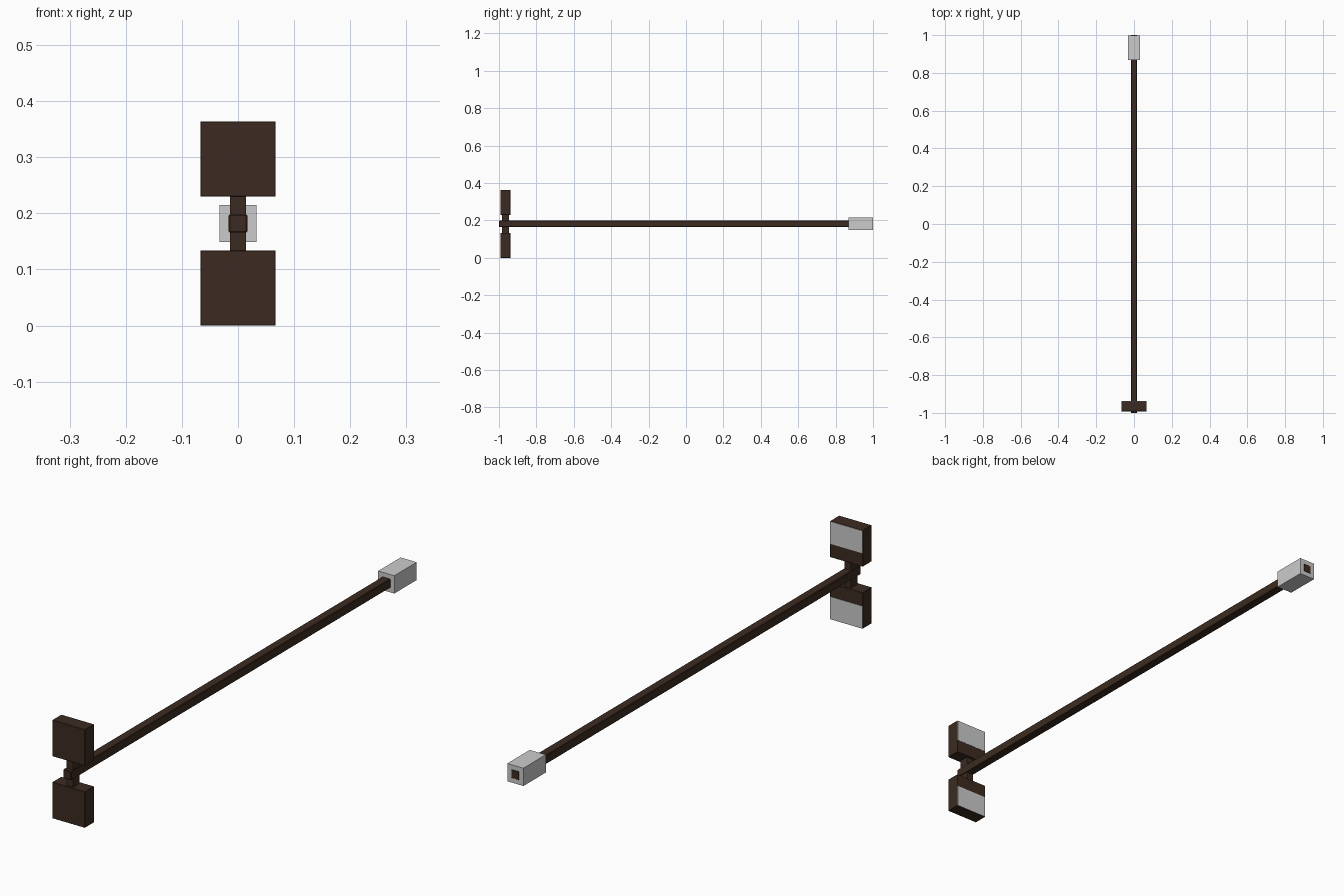
import bpy

if "Cube" in bpy.data.objects:
    bpy.data.objects.remove(bpy.data.objects["Cube"])

wood = bpy.data.materials.new("dark_wood")
wood.diffuse_color = (0.045, 0.024, 0.015, 1)
wood.use_nodes = True
wood.node_tree.nodes["Principled BSDF"].inputs["Base Color"].default_value = wood.diffuse_color

MID = 0.182  # height of the shaft axis


def box(name, x, y, z, mat=None, bevel=0.0):
    """Box from (min, max) ranges on each axis."""
    ranges = (x, y, z)
    bpy.ops.mesh.primitive_cube_add(size=1, location=[(a + b) / 2 for a, b in ranges])
    ob = bpy.context.object
    ob.name = name
    ob.scale = [b - a for a, b in ranges]
    bpy.ops.object.transform_apply(location=False, rotation=False, scale=True)
    if mat:
        ob.data.materials.append(mat)
    if bevel:
        mod = ob.modifiers.new("edge_chamfer", 'BEVEL')
        mod.width = bevel
        mod.segments = 1
    return ob


# Long square shaft and the grey sleeve on its far end
box("shaft", (-0.0165, 0.0165), (-1.0, 1.0), (MID - 0.0165, MID + 0.0165), wood, 0.002)
box("end_sleeve", (-0.033, 0.033), (0.868, 0.999), (MID - 0.033, MID + 0.033))

# Neck crossing the shaft between the two head blocks
box("head_neck", (-0.0143, 0.0143), (-0.985, -0.947), (0.12, 2 * MID - 0.12), wood)

# Head blocks with a grey plate on the outer part of each back face
for side, s in (("lower", -1), ("upper", 1)):
    def span(inner, outer):
        return sorted((MID + s * inner, MID + s * outer))
    box(side + "_head_block", (-0.067, 0.067), (-0.992, -0.939), span(0.048, MID), wood, 0.001)
    box(side + "_face_plate", (-0.0662, 0.0662), (-0.945, -0.938), span(0.098, MID - 0.0008))
